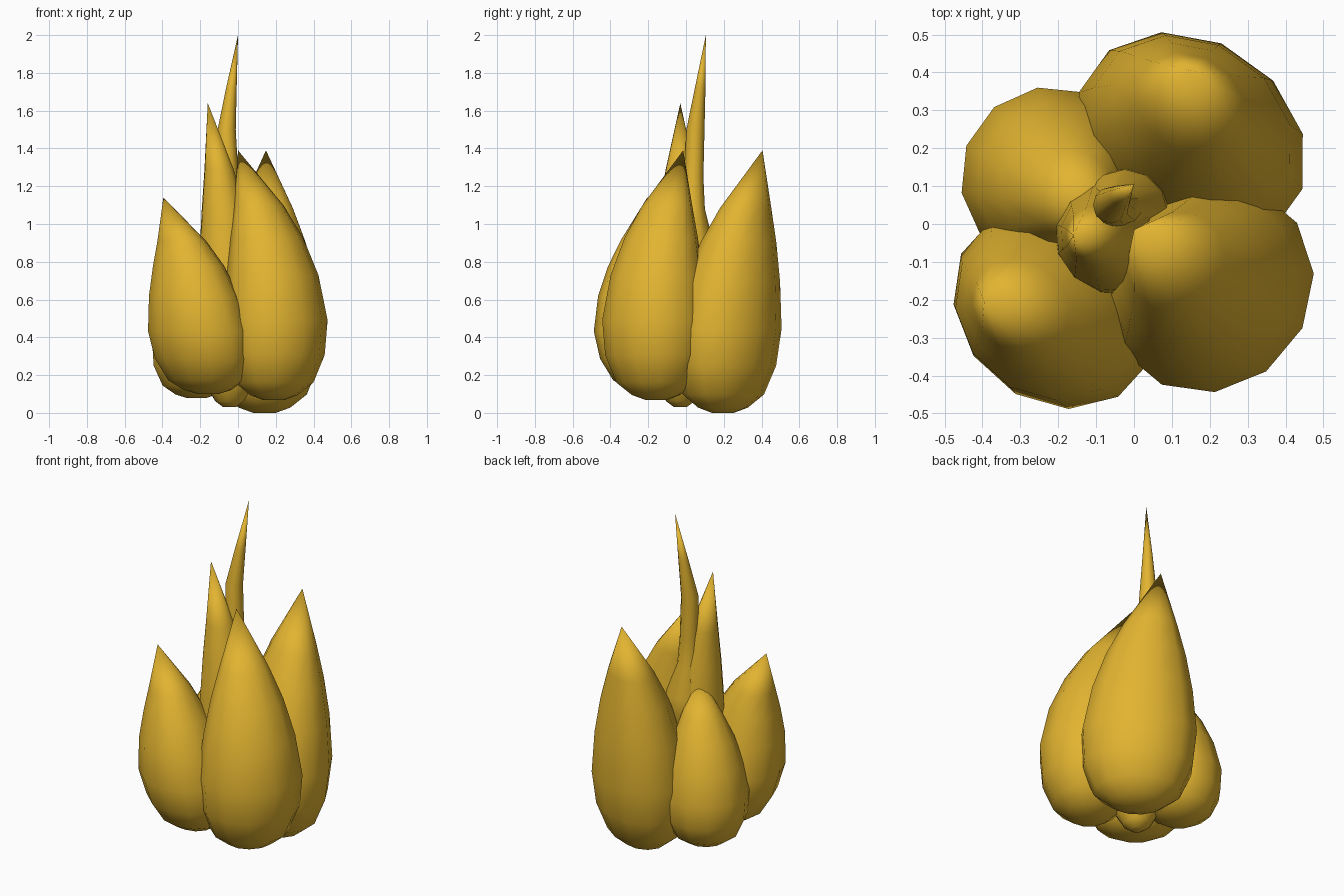
import bpy, bmesh, math

if "Cube" in bpy.data.objects:
    bpy.data.objects.remove(bpy.data.objects["Cube"])

gold = bpy.data.materials.new("golden_yellow")
gold.diffuse_color = (0.76, 0.455, 0.03, 1)
gold.use_nodes = True
gold.node_tree.nodes["Principled BSDF"].inputs["Base Color"].default_value = gold.diffuse_color

SIDES = 12
# (height fraction, radius fraction) of a pointed bud
BUD = [(0, 0.2), (0.02, 0.46), (0.07, 0.75), (0.18, 0.95), (0.32, 1.0),
       (0.5, 0.88), (0.65, 0.7), (0.78, 0.475)]


def loft(name, rings, tip, axis=0.0, turn=0.0):
    """Skin oval rings (x, y, z, ra, rb), closed below and pointed at the tip.
    ra lies along the axis angle, rb across it."""
    bm = bmesh.new()
    loops = []
    ca, sa = math.cos(axis), math.sin(axis)
    for x, y, z, ra, rb in rings:
        loop = []
        for i in range(SIDES):
            a = turn + 2 * math.pi * i / SIDES
            u, v = ra * math.cos(a), rb * math.sin(a)
            loop.append(bm.verts.new((x + u * ca - v * sa, y + u * sa + v * ca, z)))
        loops.append(loop)
    apex = bm.verts.new(tip)
    bm.faces.new(loops[0][::-1])
    for i in range(SIDES):
        j = (i + 1) % SIDES
        for a, b in zip(loops, loops[1:]):
            bm.faces.new((a[i], a[j], b[j], b[i]))
        bm.faces.new((loops[-1][i], loops[-1][j], apex))
    bmesh.ops.recalc_face_normals(bm, faces=bm.faces[:])
    me = bpy.data.meshes.new(name)
    bm.to_mesh(me)
    bm.free()
    me.materials.append(gold)
    for p in me.polygons:
        p.use_smooth = True
    ob = bpy.data.objects.new(name, me)
    bpy.context.collection.objects.link(ob)


def bud(name, belly, ra, rb, bottom, tip, tuck, bend=3.0, turn=0.26):
    """Teardrop: foot tucked toward the middle, centre line bending to the tip."""
    rings = []
    for t, f in BUD:
        d = t ** bend
        k = 1 - tuck * max(0, 1 - t / 0.4)
        rings.append((belly[0] * k + (tip[0] - belly[0]) * d,
                      belly[1] * k + (tip[1] - belly[1]) * d,
                      bottom + (tip[2] - bottom) * t, ra * f, rb * f))
    loft(name, rings, tip, math.atan2(belly[1], belly[0]), turn)


# outer ring of four buds
bud("front_left_bud", (-0.21, -0.232), 0.25, 0.29, 0.10, (-0.395, -0.205, 1.14), 0.25)
bud("front_right_bud", (0.21, -0.175), 0.267, 0.288, 0.068, (0.0, -0.015, 1.39), 0.1)
bud("back_right_bud", (0.152, 0.212), 0.265, 0.325, 0.0, (0.148, 0.405, 1.39), 0.08, 2.5)
bud("back_left_bud", (-0.22, 0.124), 0.242, 0.242, 0.078, (-0.10, 0.03, 1.03), 0.0, 3.0, 0.15)

# taller centre bud
bud("centre_bud", (-0.045, -0.03), 0.168, 0.168, 0.03, (-0.16, -0.03, 1.64), 0.0)

# slender spike rising from the centre
spike = [(-0.02, 0.03, 0.6, 0.12), (-0.025, 0.03, 0.9, 0.114), (-0.045, 0.035, 1.08, 0.065),
         (-0.05, 0.04, 1.25, 0.052), (-0.06, 0.05, 1.5, 0.048), (-0.035, 0.075, 1.72, 0.028)]
loft("centre_spike", [(x, y, z, r, r) for x, y, z, r in spike], (0.0, 0.105, 2.0))
